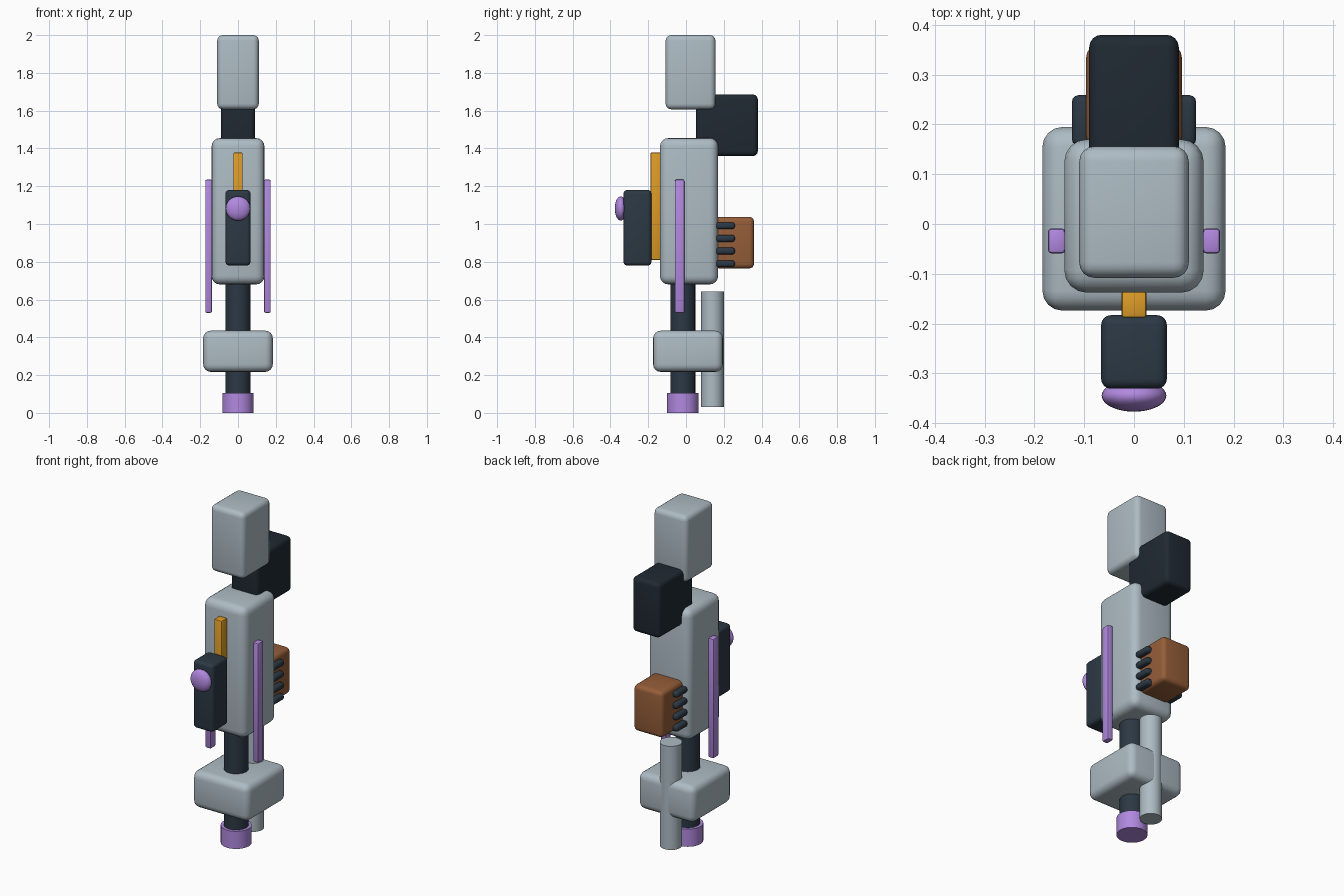
import bpy, bmesh, math

if "Cube" in bpy.data.objects:
    bpy.data.objects.remove(bpy.data.objects["Cube"])


def material(name, rgb):
    m = bpy.data.materials.new(name)
    m.diffuse_color = (*rgb, 1)
    m.use_nodes = True
    m.node_tree.nodes["Principled BSDF"].inputs["Base Color"].default_value = m.diffuse_color
    return m


GREY = material("pale_grey", (0.42, 0.50, 0.55))
DARK = material("slate", (0.025, 0.04, 0.058))
BLACK = material("dark_slate", (0.014, 0.022, 0.032))
BROWN = material("copper", (0.30, 0.11, 0.04))
ORANGE = material("amber", (0.72, 0.33, 0.02))
PURPLE = material("violet", (0.44, 0.25, 0.74))


def finish(ob, name, mat):
    ob.name = name
    ob.data.materials.append(mat)
    bpy.ops.object.shade_smooth_by_angle(angle=math.radians(35))
    return ob


def box(name, x, y, z, bevel, mat, segments=4):
    """Rounded box from x, y, z ranges."""
    bpy.ops.mesh.primitive_cube_add(size=1, location=[sum(r) / 2 for r in (x, y, z)])
    ob = bpy.context.object
    size = [r[1] - r[0] for r in (x, y, z)]
    bm = bmesh.new()
    bm.from_mesh(ob.data)
    bmesh.ops.scale(bm, vec=size, verts=bm.verts)
    bmesh.ops.bevel(bm, geom=bm.edges[:], offset=bevel, segments=segments,
                    profile=0.5, affect='EDGES', clamp_overlap=True)
    bm.to_mesh(ob.data)
    bm.free()
    return finish(ob, name, mat)


def tube(name, radius, y, z, mat):
    """Upright solid cylinder on the centre plane."""
    bpy.ops.mesh.primitive_cylinder_add(vertices=32, radius=radius, depth=z[1] - z[0],
                                        location=(0, y, sum(z) / 2))
    return finish(bpy.context.object, name, mat)


# Main stack: head, body, lower collar
box("head_block", (-0.11, 0.11), (-0.108, 0.156), (1.607, 2.0), 0.03, GREY)
box("body", (-0.14, 0.14), (-0.138, 0.17), (0.68, 1.455), 0.045, GREY)
box("lower_collar", (-0.184, 0.184), (-0.174, 0.195), (0.217, 0.435), 0.04, GREY)

# Rear link between head and body
box("rear_upper_block", (-0.09, 0.09), (0.053, 0.38), (1.36, 1.685), 0.025, BLACK)

# Shaft, foot ring and rear pipe
tube("shaft", 0.066, -0.017, (0.06, 0.75), DARK)
tube("foot_ring", 0.083, -0.017, (0.0, 0.104), PURPLE)
tube("rear_pipe", 0.06, 0.14, (0.03, 0.642), GREY)

# Rear motor pack with cooling fins
box("rear_pack", (-0.096, 0.096), (0.15, 0.36), (0.765, 1.038), 0.025, BROWN)
for i in range(4):
    z = 0.79 + i * 0.067
    box(f"cooling_fin_{i + 1}", (-0.125, 0.125), (0.157, 0.259),
        (z - 0.018, z + 0.018), 0.014, DARK, 3)

# Front strip, control box and button
box("front_strip", (-0.025, 0.025), (-0.188, -0.135), (0.81, 1.378), 0.005, ORANGE, 2)
box("control_box", (-0.066, 0.066), (-0.331, -0.183), (0.78, 1.18), 0.02, DARK)
bpy.ops.mesh.primitive_uv_sphere_add(segments=32, ring_count=16, radius=1,
                                     location=(0, -0.345, 1.082))
bpy.context.object.scale = (0.065, 0.032, 0.064)
finish(bpy.context.object, "button", PURPLE)

# Side rails
for side, s in (("left", -1), ("right", 1)):
    box(f"{side}_rail", sorted((s * 0.138, s * 0.173)), (-0.059, -0.009),
        (0.53, 1.235), 0.007, PURPLE, 2)
